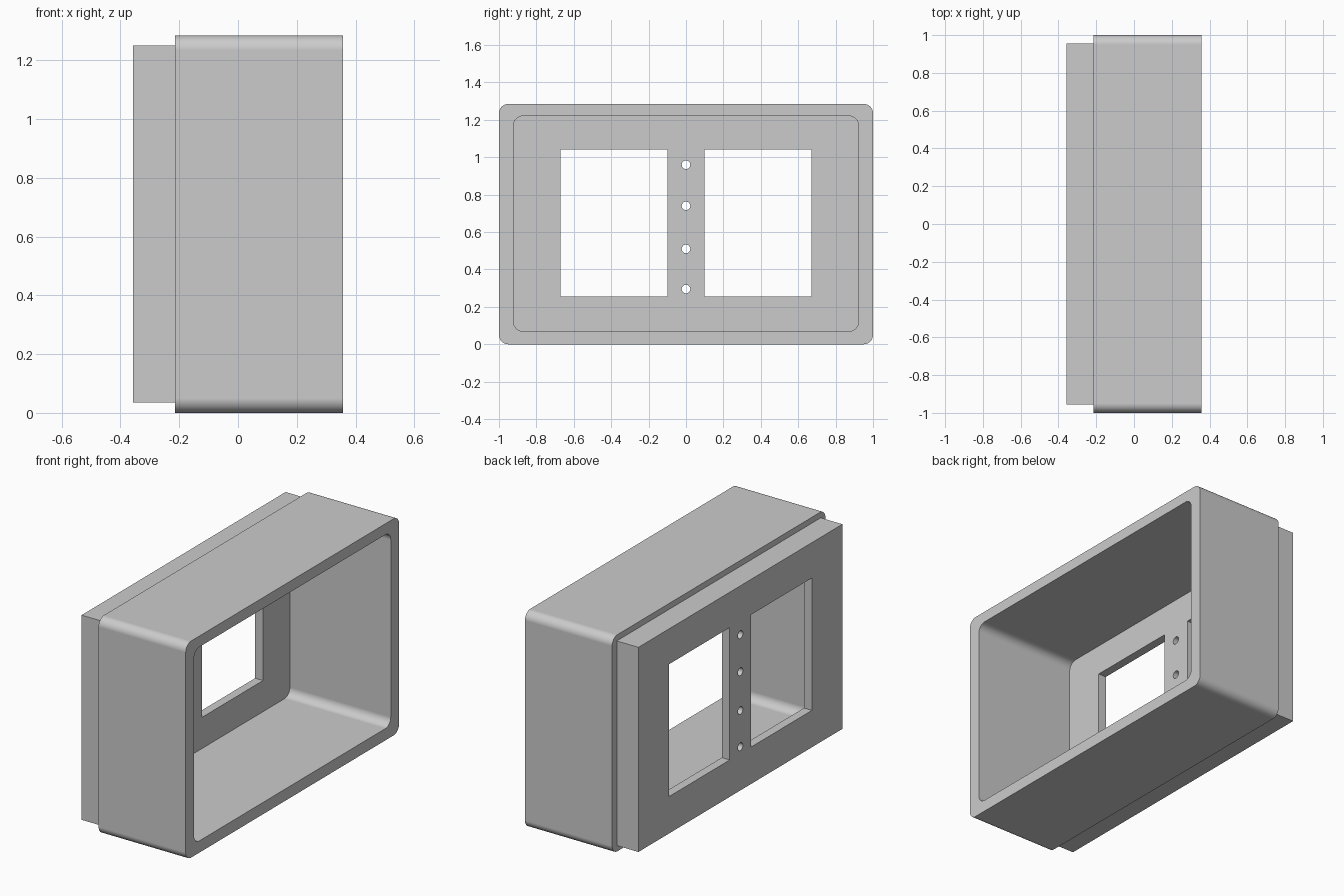
import bpy, bmesh, math

if "Cube" in bpy.data.objects:
    bpy.data.objects.remove(bpy.data.objects["Cube"], do_unlink=True)

grey = bpy.data.materials.new("plain grey")
grey.use_nodes = True
grey.diffuse_color = (0.6, 0.6, 0.6, 1)
grey.node_tree.nodes["Principled BSDF"].inputs["Base Color"].default_value = (0.6, 0.6, 0.6, 1)


def prism(name, outline, x0, x1):
    """Extrude a (y, z) outline along x."""
    bm = bmesh.new()
    face = bm.faces.new([bm.verts.new((x0, y, z)) for y, z in outline])
    new = bmesh.ops.extrude_face_region(bm, geom=[face])["geom"]
    verts = [v for v in new if isinstance(v, bmesh.types.BMVert)]
    bmesh.ops.translate(bm, verts=verts, vec=(x1 - x0, 0, 0))
    bmesh.ops.recalc_face_normals(bm, faces=bm.faces)
    mesh = bpy.data.meshes.new(name)
    bm.to_mesh(mesh)
    bm.free()
    mesh.materials.append(grey)
    obj = bpy.data.objects.new(name, mesh)
    bpy.context.collection.objects.link(obj)
    return obj


def arc(cy, cz, r, start, end, steps):
    angles = [math.radians(start + (end - start) * i / steps) for i in range(steps + 1)]
    return [(cy + r * math.cos(a), cz + r * math.sin(a)) for a in angles]


def rect(y0, y1, z0, z1, r=0):
    if not r:
        return [(y0, z0), (y1, z0), (y1, z1), (y0, z1)]
    corners = [(y1 - r, z1 - r), (y0 + r, z1 - r), (y0 + r, z0 + r), (y1 - r, z0 + r)]
    return [p for i, (y, z) in enumerate(corners)
            for p in arc(y, z, r, 90 * i, 90 * i + 90, 10)]


def combine(target, other, operation):
    """Apply a boolean and discard the helper."""
    mod = target.modifiers.new("boolean", "BOOLEAN")
    mod.operation = operation
    mod.solver = "EXACT"
    mod.object = other
    bpy.context.view_layer.objects.active = target
    bpy.ops.object.modifier_apply(modifier=mod.name)
    bpy.data.objects.remove(other, do_unlink=True)


# Rounded outer shell with a square-cornered back plate
housing = prism("housing", rect(-1, 1, 0, 1.285, 0.05), -0.215, 0.357)
combine(housing, prism("back_plate", rect(-0.956, 0.956, 0.036, 1.25), -0.357, -0.1), "UNION")

# Deep open cavity
combine(housing, prism("cavity", rect(-0.922, 0.922, 0.07, 1.22, 0.05), -0.305, 0.5), "DIFFERENCE")

# Two windows through the floor
for side in (-1, 1):
    y0, y1 = sorted((side * 0.1, side * 0.67))
    combine(housing, prism("window", rect(y0, y1, 0.255, 1.04), -0.5, -0.2), "DIFFERENCE")

# Column of screw holes between the windows
for z in (0.295, 0.51, 0.74, 0.96):
    combine(housing, prism("screw_hole", arc(0, z, 0.023, 0, 345, 23), -0.5, -0.2), "DIFFERENCE")

# Smooth rounded corners, crisp edges
bpy.ops.object.select_all(action="DESELECT")
housing.select_set(True)
bpy.context.view_layer.objects.active = housing
bpy.ops.object.shade_smooth_by_angle(angle=math.radians(30))
weighted = housing.modifiers.new("weighted normals", "WEIGHTED_NORMAL")
weighted.keep_sharp = True
